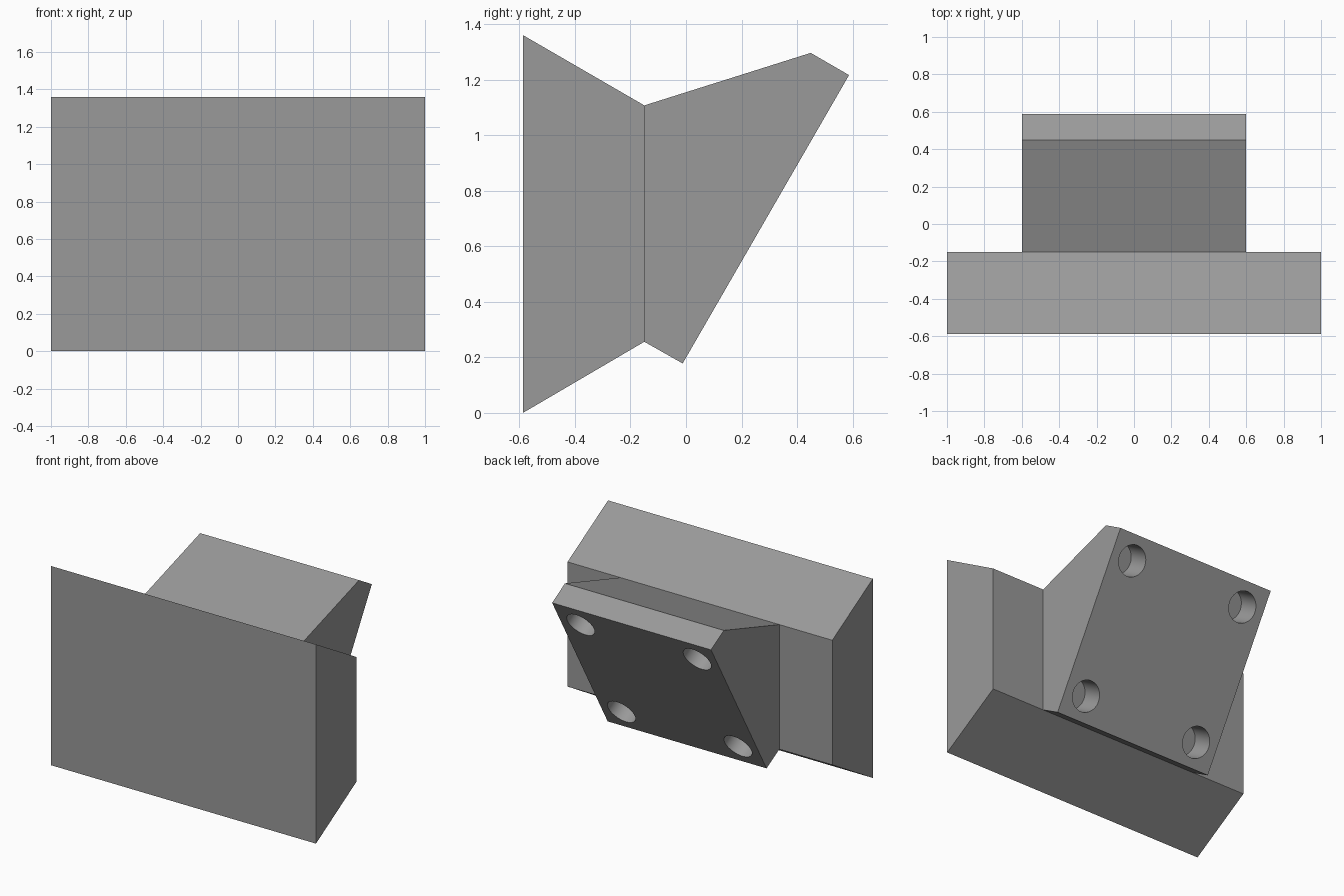
import bpy
import bmesh
import math
from mathutils import Matrix, Vector

if "Cube" in bpy.data.objects:
    bpy.data.objects.remove(bpy.data.objects["Cube"])

grey = bpy.data.materials.new("mid grey")
grey.diffuse_color = (0.32, 0.32, 0.32, 1)
grey.use_nodes = True
grey.node_tree.nodes["Principled BSDF"].inputs["Base Color"].default_value = grey.diffuse_color


def extrude_profile(name, points, half_width):
    """Extrude a (y, z) profile symmetrically along x."""
    bm = bmesh.new()
    face = bm.faces.new([bm.verts.new((-half_width, y, z)) for y, z in points])
    ext = bmesh.ops.extrude_face_region(bm, geom=[face])
    verts = [g for g in ext["geom"] if isinstance(g, bmesh.types.BMVert)]
    bmesh.ops.translate(bm, vec=(2 * half_width, 0, 0), verts=verts)
    bmesh.ops.recalc_face_normals(bm, faces=bm.faces)
    mesh = bpy.data.meshes.new(name)
    bm.to_mesh(mesh)
    bm.free()
    mesh.materials.append(grey)
    obj = bpy.data.objects.new(name, mesh)
    bpy.context.collection.objects.link(obj)
    return obj


# Wide tapered block at the front
extrude_profile("front_block", [(-0.587, 0), (-0.587, 1.36), (-0.15, 1.107), (-0.15, 0.256)], 1.0)

# Narrower mount with a slanted plate at the back
low, high = Vector((0, -0.012, 0.178)), Vector((0, 0.587, 1.216))
mount = extrude_profile("slanted_mount", [(-0.15, 0.256), (-0.15, 1.107), (0.449, 1.296),
                                          high.yz, low.yz], 0.6)

# Four blind holes square to the slanted face
along = (high - low).normalized()
normal = Vector((0, along.z, -along.y))
centre = (low + high) / 2
depth, spread, radius = 0.16, 0.44, 0.1
rotation = normal.to_track_quat("Z", "Y").to_matrix().to_4x4()
bm = bmesh.new()
for sx in (-1, 1):
    for sy in (-1, 1):
        spot = centre + Vector((sx * spread, 0, 0)) + along * sy * spread
        bmesh.ops.create_cone(bm, cap_ends=True, segments=48, radius1=radius, radius2=radius,
                              depth=2 * depth, matrix=Matrix.Translation(spot) @ rotation)
mesh = bpy.data.meshes.new("hole_cutter")
bm.to_mesh(mesh)
bm.free()
mesh.materials.append(grey)
cutter = bpy.data.objects.new("hole_cutter", mesh)
bpy.context.collection.objects.link(cutter)

cut = mount.modifiers.new("holes", "BOOLEAN")
cut.operation = "DIFFERENCE"
cut.solver = "EXACT"
cut.object = cutter
bpy.context.view_layer.objects.active = mount
mount.select_set(True)
bpy.ops.object.modifier_apply(modifier=cut.name)
bpy.data.objects.remove(cutter)

# Smooth hole walls, sharp edges elsewhere
bpy.ops.object.shade_smooth_by_angle(angle=math.radians(25))
